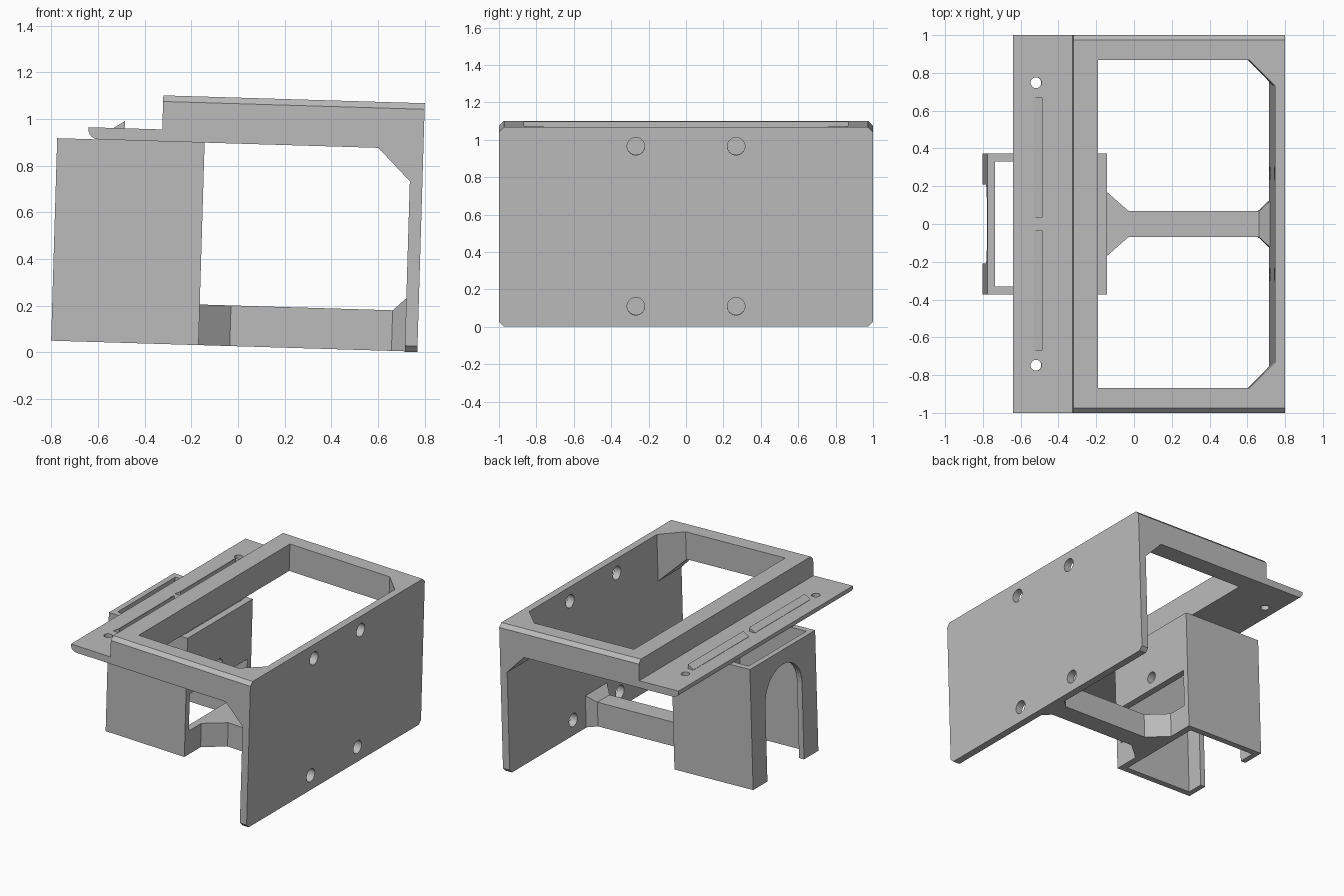
import bpy, bmesh, math
from mathutils import Matrix

cube = bpy.data.objects.get("Cube")
if cube:
    bpy.data.objects.remove(cube)

TILT = Matrix.Rotation(0.03, 4, 'Y')   # the whole bracket leans slightly

grey = bpy.data.materials.new("matte grey")
grey.use_nodes = True
colour = (0.5, 0.5, 0.5, 1)
grey.diffuse_color = colour
grey.node_tree.nodes["Principled BSDF"].inputs["Base Color"].default_value = colour


def prism(name, axis, outline, lo, hi):
    """Extrude a 2D outline along an axis; the outline uses the other two axes in order."""
    place = {'X': lambda a, b, t: (t, a, b),
             'Y': lambda a, b, t: (a, t, b),
             'Z': lambda a, b, t: (a, b, t)}[axis]
    bm = bmesh.new()
    ends = [[bm.verts.new(place(a, b, t)) for a, b in outline] for t in (lo, hi)]
    for ring in ends:
        bm.faces.new(ring)
    n = len(outline)
    for i in range(n):
        j = (i + 1) % n
        bm.faces.new((ends[0][i], ends[0][j], ends[1][j], ends[1][i]))
    bmesh.ops.recalc_face_normals(bm, faces=bm.faces)
    mesh = bpy.data.meshes.new(name)
    bm.to_mesh(mesh)
    bm.free()
    ob = bpy.data.objects.new(name, mesh)
    bpy.context.collection.objects.link(ob)
    ob.matrix_world = TILT
    mesh.materials.append(grey)
    return ob


def rect(a0, a1, b0, b1):
    return [(a0, b0), (a1, b0), (a1, b1), (a0, b1)]


def circle(a, b, r, n=32):
    return [(a + r * math.cos(i * math.tau / n), b + r * math.sin(i * math.tau / n))
            for i in range(n)]


def boolean(target, cutter, operation='DIFFERENCE'):
    mod = target.modifiers.new(cutter.name, 'BOOLEAN')
    mod.object = cutter
    mod.operation = operation
    mod.solver = 'EXACT'
    cutter.hide_render = True
    cutter.hide_set(True)
    cutter.display_type = 'WIRE'


BOTTOM, TOP, UNDER, LEDGE = 0.024, 1.091, 0.894, 0.945
OUT, INNER = 0.768, 0.714
LIP = -0.669

# Upper frame, side plate and flange share one side profile
lip_curve = [(LIP + 0.045 * (1 - math.sin(a)), LEDGE - 0.01 - 0.041 * (1 - math.cos(a)) * 1)
             for a in (math.pi / 2 * (1 - k / 6) for k in range(7))]
lip_curve = [(LIP + 0.045 * (1 - math.cos(k * math.pi / 12)),
              LEDGE - 0.01 - 0.041 * math.sin(k * math.pi / 12)) for k in range(7)]
profile = [(LIP, LEDGE)] + lip_curve + [
    (0.575, UNDER), (INNER, UNDER - 0.139), (INNER, BOTTOM), (OUT, BOTTOM),
    (OUT, TOP), (-0.353, TOP), (-0.353, LEDGE)]
frame = prism("frame_and_side_plate", 'Y', profile, -1, 1)

# Chamfer the long outer edges
c = 0.026
envelope = [(-1, BOTTOM + c), (-1 + c, BOTTOM), (1 - c, BOTTOM), (1, BOTTOM + c),
            (1, TOP - c), (1 - c, TOP), (-1 + c, TOP), (-1, TOP - c)]
boolean(frame, prism("chamfer_envelope", 'X', envelope, -1, 1), 'INTERSECT')

# Large opening with two clipped corners
opening = [(-0.223, -0.867), (0.578, -0.867), (INNER, -0.732),
           (INNER, 0.732), (0.578, 0.867), (-0.223, 0.867)]
boolean(frame, prism("opening_cutter", 'Z', opening, 0.4, 1.3))

# Screw holes in the side plate and the flange, and the ridges on the flange
for side in (-1, 1):
    for level in (0.133, 0.989):
        boolean(frame, prism("plate_hole_cutter", 'X', circle(side * 0.268, level, 0.047), 0.65, 0.9))
    boolean(frame, prism("flange_hole_cutter", 'Z', circle(-0.547, side * 0.748, 0.029), 0.8, 1.0))
    y0, y1 = sorted((side * 0.035, side * 0.67))
    prism("flange_ridge", 'Y', [(-0.559, LEDGE - 0.005), (-0.514, LEDGE - 0.005),
                                (-0.514, 0.976), (-0.559, LEDGE + 0.002)], y0, y1)

# Open box below the flange
L, R, W = -0.802, -0.17, 0.374
box = prism("box_shell", 'Z', rect(L, R, -W, W), BOTTOM + 0.002, UNDER)
boolean(box, prism("box_cavity_cutter", 'Z', rect(L + 0.04, R - 0.05, -0.33, 0.33), -0.1, 1.0))
arch = [(-0.21, -0.1), (0.21, -0.1)] + [
    (0.21 * math.cos(k * math.pi / 20), 0.58 + 0.21 * math.sin(k * math.pi / 20))
    for k in range(21)]
boolean(box, prism("arch_cutter", 'X', arch, L - 0.1, L + 0.1))
boolean(box, prism("window_cutter", 'X', rect(-0.33, 0.33, 0.2, 0.47), R - 0.1, R + 0.1))
boolean(box, prism("box_hole_cutter", 'X', circle(0, 0.56, 0.04), R - 0.1, R + 0.1))

# Tie bar from the box to the side plate, flared at both ends
bar = [(R - 0.02, -0.187), (R, -0.187), (-0.036, -0.07), (0.657, -0.07),
       (0.657, 0.07), (-0.036, 0.07), (R, 0.187), (R - 0.02, 0.187)]
prism("tie_bar", 'Z', bar, BOTTOM + 0.002, 0.2)
flare = prism("tie_bar_flare", 'X', rect(-0.07, 0.07, BOTTOM + 0.002, 0.2), 0.657, INNER + 0.002)
for v in flare.data.vertices:
    if v.co.x > 0.7:
        v.co.y *= 1.8
        if v.co.z > 0.1:
            v.co.z += 0.055
